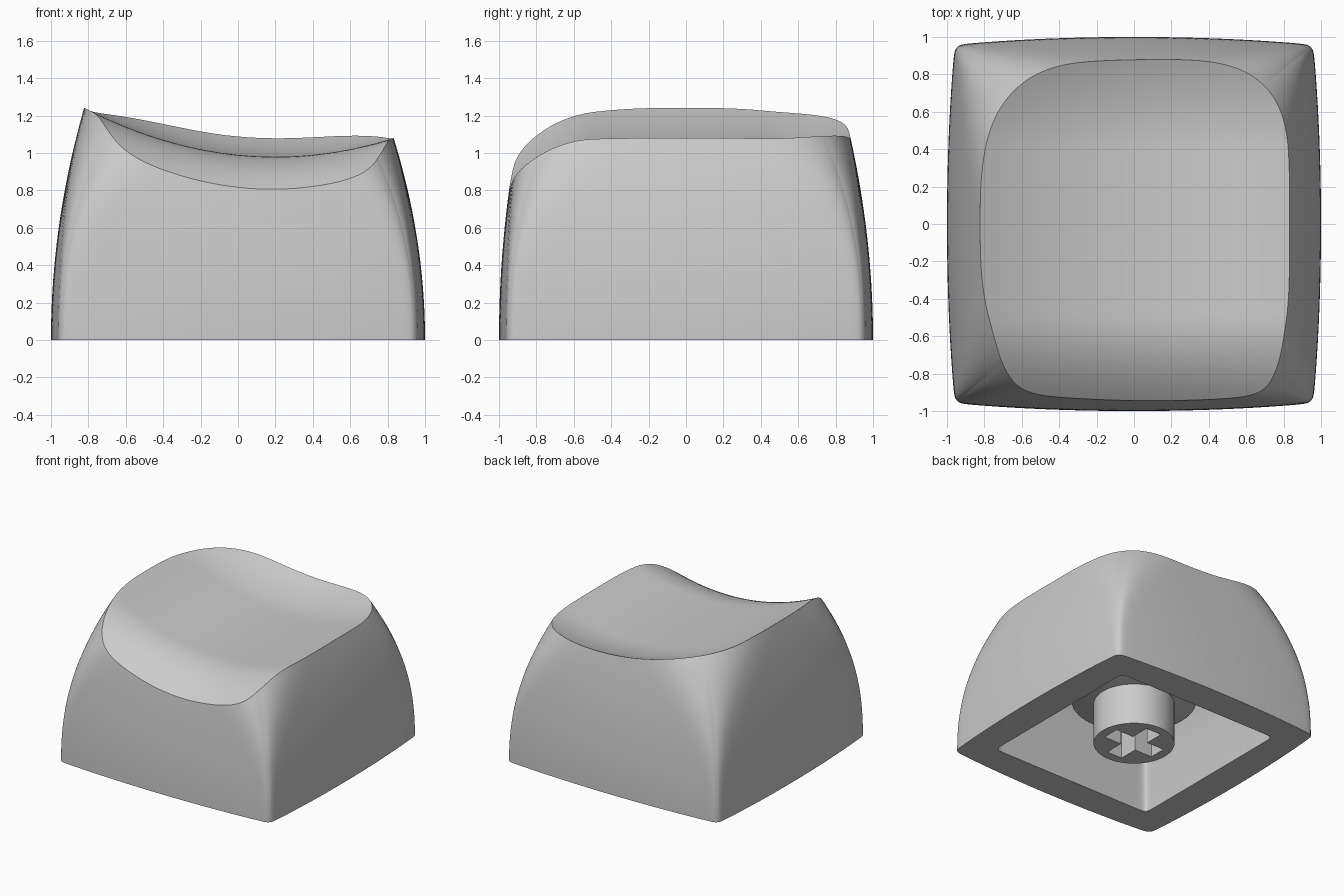
import bpy, bmesh, math

if "Cube" in bpy.data.objects:
    bpy.data.objects.remove(bpy.data.objects["Cube"])

SEG = 192      # columns around the cap
ROWS = 28      # rows up the wall
RINGS = 24     # rings across the dished top

mat = bpy.data.materials.new("light_grey")
mat.diffuse_color = (0.6, 0.6, 0.6, 1)
mat.use_nodes = True
mat.node_tree.nodes["Principled BSDF"].inputs["Base Color"].default_value = mat.diffuse_color


def angles():
    # samples clustered around the four corners
    out = []
    per = SEG // 4
    for q in range(4):
        for i in range(per):
            s = -1 + 2 * i / per
            out.append(math.radians(45 + 90 * q + 45 * math.copysign(abs(s) ** 1.8, s)))
    return out


def rounded(th, inv_n, bulge):
    # rounded square outline with slightly bulging sides, unit half width
    c, s = abs(math.cos(th)), abs(math.sin(th))
    big, t = max(c, s), min(c, s) / max(c, s)
    r = (1 + t ** (1 / inv_n)) ** -inv_n / big * (1 - bulge * t * t)
    return r * math.cos(th), r * math.sin(th)


def wall(th, z):
    # outer wall: leans in with height while its corners soften
    w = (z / 1.15) ** 3
    x, y = rounded(th, 0.02 + 0.26 * w, 0.042 * max(0, 1 - w))
    x *= 1 - (0.144 if x > 0 else 0.115) * z * z
    y *= 1 - (0.103 if y > 0 else 0.084) * z * z
    return x, y


def dish(x, y):
    # scooped top: tilted trough, falling at the front and rising at the back
    return (0.98 + 0.25 * (x - 0.2) ** 2
            - 0.88 * max(0, -y - 0.5) ** 2
            + 0.43 * max(0, y - 0.4) ** 2)


def rim_height(th):
    lo, hi = 0.3, 1.4
    for _ in range(40):
        m = (lo + hi) / 2
        if m < dish(*wall(th, m)):
            lo = m
        else:
            hi = m
    return lo


def bridge(bm, a, b):
    n = len(a)
    for i in range(n):
        bm.faces.new((a[i], a[(i + 1) % n], b[(i + 1) % n], b[i]))


def finish(bm, name):
    bmesh.ops.recalc_face_normals(bm, faces=bm.faces)
    me = bpy.data.meshes.new(name)
    bm.to_mesh(me)
    bm.free()
    ob = bpy.data.objects.new(name, me)
    bpy.context.collection.objects.link(ob)
    me.materials.append(mat)
    bpy.ops.object.select_all(action='DESELECT')
    ob.select_set(True)
    bpy.context.view_layer.objects.active = ob
    bpy.ops.object.shade_smooth_by_angle(angle=math.radians(30))
    return ob


# --- cap shell: cavity, bottom lip, outer walls, dished top
bm = bmesh.new()
ths = angles()
rims = [rim_height(t) for t in ths]
loops = []
for half, z in ((0.64, 0.74), (0.68, 0.68), (0.72, 0.35), (0.74, 0)):
    pts = [rounded(t, 0.025, 0) for t in ths]
    loops.append([bm.verts.new((half * x, half * y, z)) for x, y in pts])
for k in range(ROWS + 1):
    ring = []
    for t, h in zip(ths, rims):
        z = h * k / ROWS
        ring.append(bm.verts.new((*wall(t, z), z)))
    loops.append(ring)
rim_xy = [(v.co.x, v.co.y) for v in loops[-1]]
for k in range(RINGS - 1, 0, -1):
    f = k / RINGS
    loops.append([bm.verts.new((x * f, y * f, dish(x * f, y * f))) for x, y in rim_xy])
for a, b in zip(loops, loops[1:]):
    bridge(bm, a, b)
bm.faces.new(loops[0])                      # cavity ceiling
mid = bm.verts.new((0, 0, dish(0, 0)))      # centre of the dish
last = loops[-1]
for i in range(SEG):
    bm.faces.new((last[i], last[(i + 1) % SEG], mid))
finish(bm, "keycap_shell")

# --- stem: round post with a wider hub and a cross-shaped socket
bm = bmesh.new()
N = 64
stem = []
for r, z in ((0.305, 0), (0.305, 0.34), (0.47, 0.37), (0.49, 0.74)):
    stem.append([bm.verts.new((r * math.cos(2 * math.pi * i / N),
                               r * math.sin(2 * math.pi * i / N), z)) for i in range(N)])
for a, b in zip(stem, stem[1:]):
    bridge(bm, a, b)
L, W = 0.23, 0.07
arm = [(L, -W), (L, W), (W, W)]
cross = []
for q in range(4):
    c, s = round(math.cos(q * math.pi / 2)), round(math.sin(q * math.pi / 2))
    cross += [(c * x - s * y, s * x + c * y) for x, y in arm]
low = [bm.verts.new((x, y, 0)) for x, y in cross]
top = [bm.verts.new((x, y, 0.42)) for x, y in cross]
bridge(bm, low, top)
bm.faces.new(top)
edges = [bm.edges.get((lp[i], lp[(i + 1) % len(lp)])) for lp in (stem[0], low) for i in range(len(lp))]
bmesh.ops.triangle_fill(bm, edges=edges, use_beauty=True, normal=(0, 0, -1))
finish(bm, "stem")
